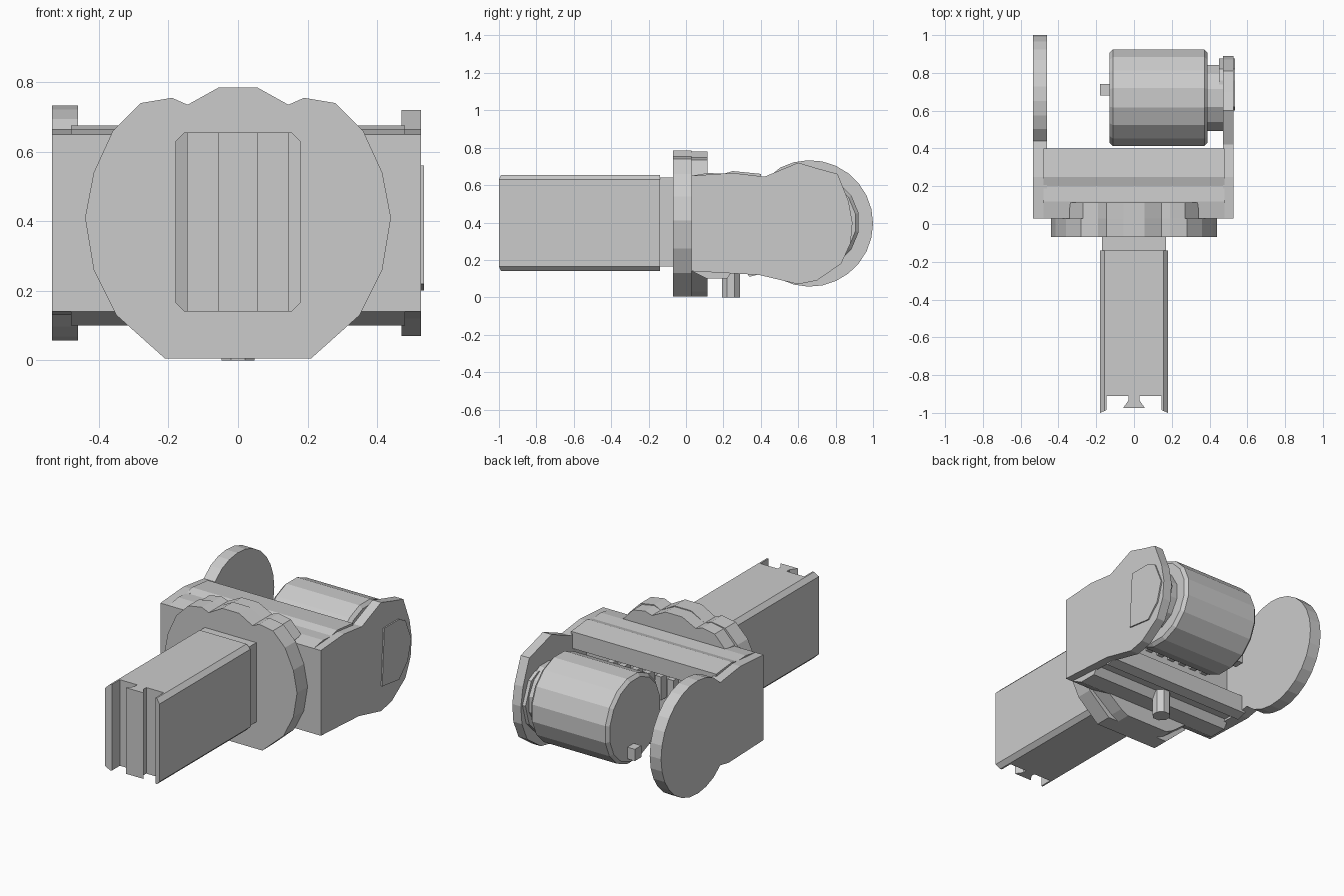
import bpy, bmesh
from math import sin, cos, pi, radians

if "Cube" in bpy.data.objects:
    bpy.data.objects.remove(bpy.data.objects["Cube"])


def prism(name, pts, a, b, axis, inset=0.0, bevel_if=None, width=0.0):
    """Extrude a 2D outline from a to b along an axis; optional chamfer."""
    def place(p, d):
        return {'x': (d, p[0], p[1]), 'y': (p[0], d, p[1]), 'z': (p[0], p[1], d)}[axis]
    bm = bmesh.new()
    lo = [bm.verts.new(place(p, a)) for p in pts]
    hi = [bm.verts.new(place(p, b)) for p in pts]
    bm.faces.new(lo)
    bm.faces.new(hi[::-1])
    n = len(pts)
    for i in range(n):
        j = (i + 1) % n
        bm.faces.new((lo[i], lo[j], hi[j], hi[i]))
    bmesh.ops.recalc_face_normals(bm, faces=bm.faces)
    if bevel_if:
        edges = [e for e in bm.edges if bevel_if(e.verts[0].co, e.verts[1].co)]
        bmesh.ops.bevel(bm, geom=edges, offset=width, segments=1, affect='EDGES')
    mesh = bpy.data.meshes.new(name)
    bm.to_mesh(mesh)
    bm.free()
    ob = bpy.data.objects.new(name, mesh)
    bpy.context.collection.objects.link(ob)
    return ob


def box(name, x0, x1, y0, y1, z0, z1):
    return prism(name, [(x0, y0), (x1, y0), (x1, y1), (x0, y1)], z0, z1, 'z')


def arc(cx, cy, r, start, end, n):
    angles = [radians(start + (end - start) * i / n) for i in range(n + 1)]
    return [(cx + r * cos(t), cy + r * sin(t)) for t in angles]


def mirrored(half):
    """Complete a right-hand half outline across x = 0."""
    return half + [(-x, y) for x, y in reversed(half)]


def ring(cx, cy, r, n):
    return arc(cx, cy, r, 180 / n, 540 - 180 / n - 360 / n + 180 / n - 180 + 180 / n, n - 1)


# Beam with a dovetail channel on its front end
half_beam = [(0.03, -0.935), (0.03, -0.91), (0.145, -0.91), (0.145, -0.985), (0.18, -1.0), (0.18, -0.14)]
half_beam = [(0.058, -0.975)] + half_beam
prism("beam", mirrored(half_beam), 0.14, 0.655, 'z',
      bevel_if=lambda p, q: min(abs(p.x), abs(q.x)) > 0.175 and p.x * q.x > 0
      and abs(p.z - q.z) < 1e-4, width=0.025)
box("beam_neck", -0.17, 0.17, -0.15, -0.06, 0.165, 0.64)

# Faceted mounting disc with three shallow lobes at the top and a flat base
half_disc = [(0.21, 0.005), (0.35, 0.13), (0.415, 0.26), (0.44, 0.41), (0.415, 0.54),
             (0.36, 0.66), (0.28, 0.74), (0.19, 0.755), (0.145, 0.735), (0.055, 0.785)]
prism("mounting_disc", mirrored(half_disc), -0.07, 0.03, 'y')
half_back = [(0.14, 0.005), (0.19, 0.03), (0.33, 0.14), (0.37, 0.28), (0.37, 0.55),
             (0.34, 0.66), (0.27, 0.735), (0.19, 0.75), (0.145, 0.735), (0.055, 0.78)]
prism("disc_back_lobes", mirrored(half_back), 0.03, 0.115, 'y')

# Yoke cross bar: C section open at the back, grooved underneath
bar = [(0.03, 0.14), (0.03, 0.65), (0.12, 0.665), (0.2, 0.66), (0.25, 0.675), (0.40, 0.66),
       (0.40, 0.56), (0.27, 0.54), (0.27, 0.25), (0.40, 0.23), (0.40, 0.125), (0.34, 0.11),
       (0.31, 0.145), (0.25, 0.145), (0.22, 0.10), (0.11, 0.10)]
prism("yoke_bar", bar, -0.48, 0.48, 'x')

# Ribs inside the yoke recess
for i in range(8):
    x = -0.28 + i * 0.08
    box("recess_rib", x - 0.02, x + 0.02, 0.265, 0.32, 0.36, 0.50)

# Stop peg under the yoke
prism("stop_peg", arc(0, 0.24, 0.052, 22.5, 337.5, 7), 0.0, 0.15, 'z')

# Left ear with a large round end
left_ear = [(0.03, 0.14), (0.36, 0.13), (0.44, 0.145)]
left_ear += arc(0.662, 0.395, 0.338, -118, 118, 18)
left_ear += [(0.44, 0.64), (0.25, 0.665), (0.03, 0.65)]
prism("left_ear", left_ear, -0.535, -0.46, 'x')

# Right ear with a faceted end, hub cap and inner boss
right_ear = [(0.03, 0.14), (0.39, 0.12), (0.60, 0.07), (0.70, 0.09), (0.83, 0.18), (0.88, 0.29),
             (0.89, 0.40), (0.87, 0.51), (0.81, 0.66), (0.70, 0.69), (0.60, 0.72),
             (0.42, 0.645), (0.25, 0.665), (0.03, 0.65)]
prism("right_ear", right_ear, 0.47, 0.527, 'x')
cap = [(0.60, 0.22), (0.76, 0.20), (0.84, 0.28), (0.875, 0.40), (0.82, 0.53), (0.76, 0.56), (0.62, 0.56)]
prism("hub_cap", cap, 0.45, 0.535, 'x')
prism("motor_boss", arc(0.667, 0.4, 0.18, 15, 345, 11), 0.38, 0.48, 'x')

# Motor drum with chamfered ends
N = 16
step = 360 / N
drum = arc(0.668, 0.4, 0.26, step / 2, 360 - step / 2, N - 1)
prism("motor_drum", drum, -0.13, 0.39, 'x',
      bevel_if=lambda p, q: abs(p.x - q.x) < 1e-4, width=0.018)

# Key tab on the free end of the drum
box("drum_tab", -0.18, -0.11, 0.68, 0.74, 0.19, 0.26)
